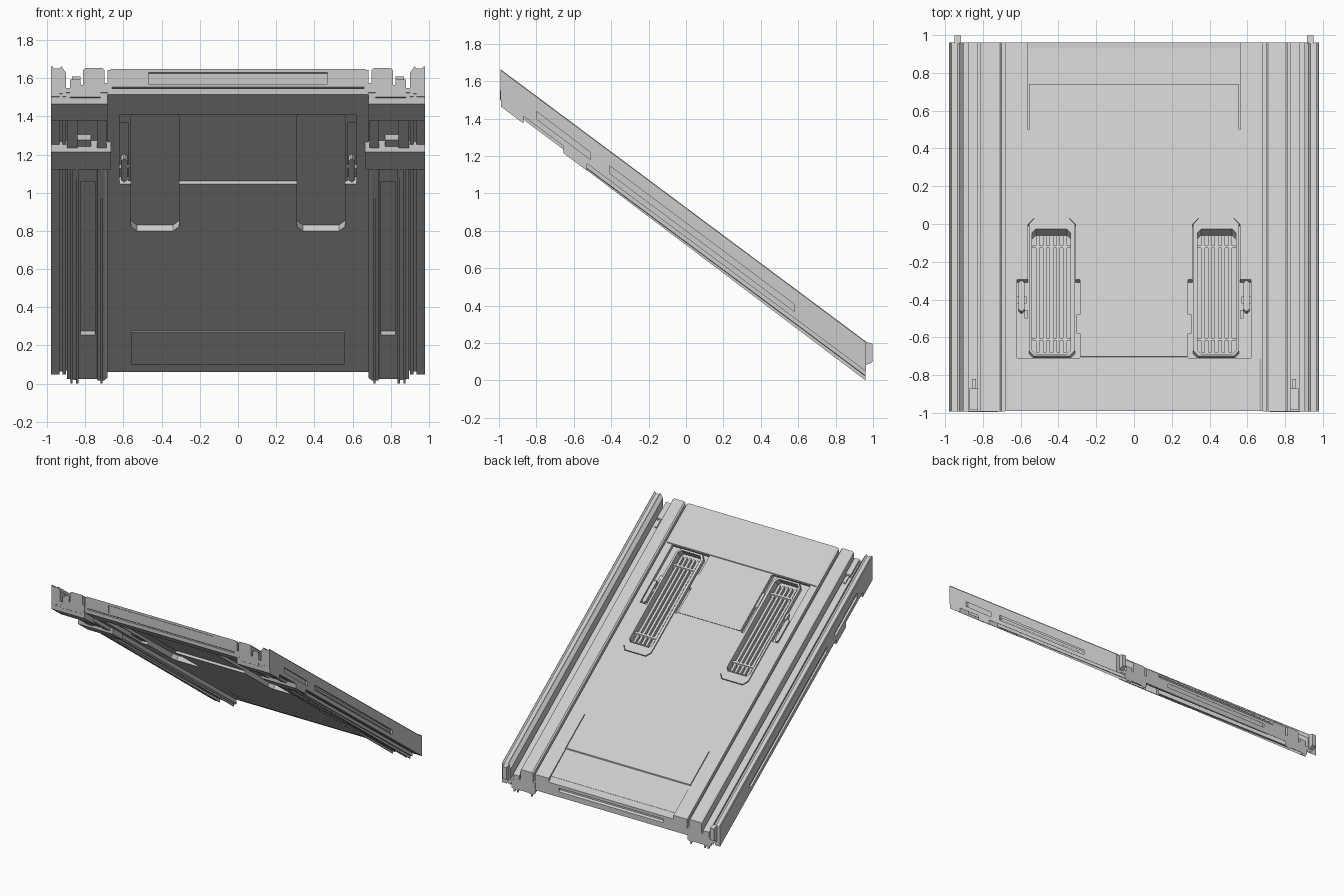
import bpy, bmesh

if "Cube" in bpy.data.objects:
    bpy.data.objects.remove(bpy.data.objects["Cube"])

SLOPE, BASE = 0.745, 0.725


def prism(name, pts, a, b, axis='y', mirror=True):
    """Extrude a profile from a to b, then shear it onto the slope.
    axis y: pts are (x,h); axis x: pts are (y,h);
    axis h: pts are (x,y) on the top face, extruded square to the slope."""
    place = {'y': lambda p, t: (p[0], t, p[1]),
             'h': lambda p, t: (p[0], p[1] + .48 * (t - .18), t),
             'x': lambda p, t: (t, p[0], p[1])}[axis]
    bm = bmesh.new()
    for s in ((1, -1) if mirror else (1,)):
        rings = []
        for t in (a, b):
            ring = []
            for p in pts:
                x, y, h = place(p, t)
                ring.append(bm.verts.new((s * x, y, BASE - SLOPE * y + h)))
            rings.append(ring)
        n = len(pts)
        bm.faces.new(rings[0])
        bm.faces.new(rings[1][::-1])
        for i in range(n):
            j = (i + 1) % n
            bm.faces.new((rings[0][i], rings[1][i], rings[1][j], rings[0][j]))
    bmesh.ops.recalc_face_normals(bm, faces=bm.faces)
    me = bpy.data.meshes.new(name)
    bm.to_mesh(me)
    bm.free()
    ob = bpy.data.objects.new(name, me)
    bpy.context.collection.objects.link(ob)
    return ob


def box(name, x0, x1, y0, y1, h0, h1, mirror=True):
    return prism(name, [(x0, h0), (x1, h0), (x1, h1), (x0, h1)], y0, y1, 'y', mirror)


def slab(name, x0, x1, y0, y1, h0, h1, mirror=True):
    """Box whose walls stand square to the slope."""
    return prism(name, [(x0, y0), (x1, y0), (x1, y1), (x0, y1)], h0, h1, 'h', mirror)


def octa(x0, x1, y0, y1, c):
    """Rectangle with chamfered corners."""
    return [(x0 + c, y0), (x1 - c, y0), (x1, y0 + c), (x1, y1 - c),
            (x1 - c, y1), (x0 + c, y1), (x0, y1 - c), (x0, y0 + c)]


def cut(target, *cutters):
    for c in cutters:
        m = target.modifiers.new('cut', 'BOOLEAN')
        m.operation, m.solver, m.object = 'DIFFERENCE', 'EXACT', c
    dg = bpy.context.evaluated_depsgraph_get()
    me = bpy.data.meshes.new_from_object(target.evaluated_get(dg))
    target.modifiers.clear()
    target.data = me
    for c in cutters:
        bpy.data.objects.remove(c)


# Central panel with recesses on both faces
panel = box('main_panel', -.683, .683, -.99, .96, .052, .18, False)
cut(panel,
    slab('c', -.62, .62, -.79, -.30, 0, .075, False),              # underside recess
    prism('c', octa(.31, .56, -.79, .03, .03), 0, .10, 'h'),       # underside slots
    slab('c', .575, .62, -.71, -.30, 0, .11),                      # latch wells below
    slab('c', .285, .62, -.71, -.295, .15, .3),                    # top recess by the hatch
    prism('c', octa(.31, .56, -.705, .03, .03), .15, .3, 'h'),     # grille seat
    prism('c', octa(.335, .54, -.69, -.03, .02), .118, .3, 'h'),   # grille floor
    prism('c', [(.74, .17), (.98, .163), (.98, .3), (.74, .3)], -.56, .56, 'x', False),
    prism('c', [(.93, .18), (.93, .163), (.98, .14), (.98, .18)], -.56, .56, 'x', False),
    box('c', .557, .563, .5, .75, .168, .3),
    box('c', -.47, .47, .945, 1, .095, .125, False),               # rear end pocket
    box('c', -.47, .47, -1.05, -.982, .108, .168, False),          # front end pocket
    box('c', -.66, .66, -1.05, -.98, .083, .092, False))           # front end seam

# Underside plate at the rear, top plate at the front, hatch
slab('rear_underside_plate', -.56, .56, .735, .965, .046, .06, False)
prism('front_plate', [(-.68, .175), (.68, .175), (.665, .187), (-.665, .187)],
      -.99, -.712, 'y', False)
slab('hatch', -.28, .28, -.705, -.30, .16, .186, False)

# Grilles: raised frames, slats and cross bars
frame = prism('grille_frame', octa(.313, .557, -.702, .027, .03), .148, .186, 'h')
cut(frame, prism('c', octa(.335, .54, -.69, -.03, .02), .1, .3, 'h'))
for i in range(5):
    x = .365 + i * .036
    box('grille_slat', x - .01, x + .01, -.68, -.06, .116, .15)
for y in (-.12, -.61):
    box('grille_cross_bar', .337, .538, y - .006, y + .006, .116, .156)

# Latches beside the grilles
prism('latch_lever', octa(.58, .612, -.46, -.30, .012), .07, .18, 'h')
box('latch_pivot', .568, .622, -.42, -.385, .09, .168)
box('latch_bracket', .562, .58, -.50, -.455, .12, .178)
box('hatch_hinge', .283, .305, -.58, -.48, .14, .176)

# Side frames: inner bar, channel and tall outer rail
side = prism('side_frame', [
    (.682, .06), (.682, .11), (.7, .11), (.7, .178), (.71, .188), (.80, .188),
    (.812, .178), (.812, .10), (.825, .10), (.825, .13), (.88, .13), (.88, .085),
    (.902, .085), (.902, .165), (.925, .198), (.935, .187), (.965, .187), (.975, .2),
    (.98, .195), (.98, .04), (.935, .04), (.935, .055), (.92, .055), (.92, .04),
    (.90, .04), (.90, .06)], -.993, .962)


def side_slot(y0, y1):
    return prism('c', [(y0, .078), (y1, .075), (y1, .113), (y0, .118)], .962, 1.0, 'x')


cut(side, side_slot(-.80, -.51), side_slot(-.41, .58))
box('side_slot_insert', .955, .969, -.40, .57, .085, .105)

# Lower runners with long pockets and fins
runner = prism('runner', [
    (.684, .07), (.684, .02), (.70, .008), (.735, .008), (.74, .014), (.835, .014),
    (.84, .008), (.895, .015), (.895, .07)], -.54, .96)
cut(runner, box('c', .75, .825, -.43, .65, -.05, .035))
for x in (.715, .842, .872):
    prism('runner_fin', [(-.535, .004), (.96, -.0095), (.96, .03), (-.535, .03)],
          x - .006, x + .006, 'x')
for x0, x1 in ((.69, .74), (.84, .895)):
    box('runner_front', x0, x1, -.88, -.64, .022, .07)

# Cross brackets under the front end
box('front_bracket', .684, .98, -.99, -.87, .002, .065)
box('front_bracket_step', .72, .88, -.995, -.90, .035, .085)
box('second_bracket', .665, .98, -.655, -.53, .002, .06)
box('bracket_block', .77, .84, -.70, -.64, .03, .075)

# Small end fittings
box('channel_clip', .825, .87, -.985, -.87, .11, .15)
box('channel_clip_tip', .837, .858, -.87, -.82, .11, .14)
prism('rear_peg', [(.955, .065), (.998, .118), (.998, .215), (.955, .195)], .915, .95, 'x')
